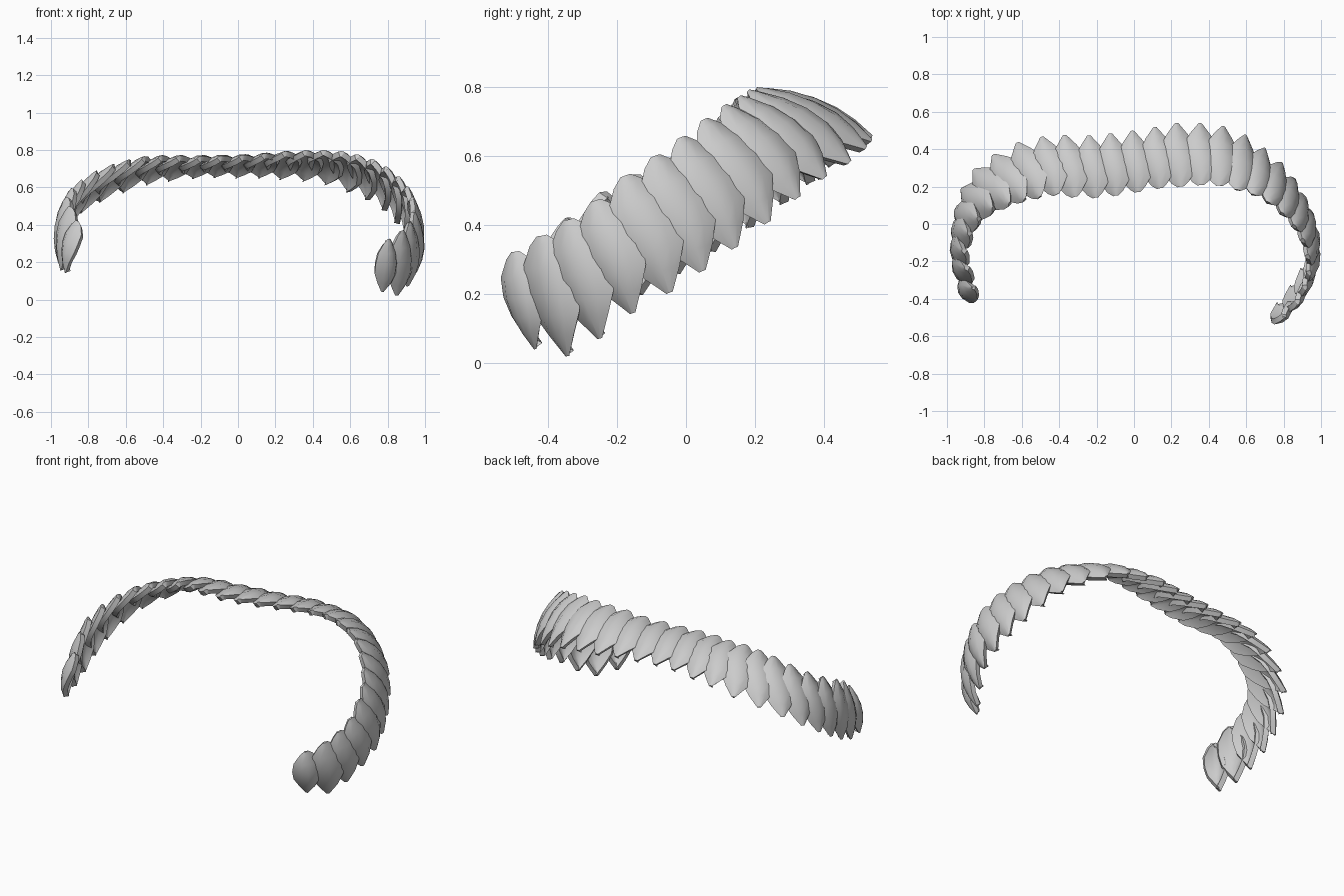
import bpy, bmesh, math, random
from mathutils import Vector

if "Cube" in bpy.data.objects:
    bpy.data.objects.remove(bpy.data.objects["Cube"])

random.seed(4)
COUNT = 29

# band path: centre of a scale, then direction towards its outer tip
KEYS = [
    ((-.905, -.355, .285), (-.2, -.05, -.95)),
    ((-.95, -.15, .37), (-.12, .03, -1)),
    ((-.905, .06, .49), (-.35, .15, -.9)),
    ((-.76, .21, .61), (-.5, .5, -.65)),
    ((-.50, .31, .70), (-.25, .85, -.42)),
    ((-.22, .31, .725), (-.1, .95, -.28)),
    ((.02, .34, .73), (-.08, .95, -.3)),
    ((.26, .375, .735), (-.05, .93, -.37)),
    ((.51, .36, .715), (.08, .85, -.5)),
    ((.76, .23, .625), (.2, .6, -.75)),
    ((.92, .03, .47), (.12, .4, -.91)),
    ((.965, -.18, .33), (.04, .33, -.94)),
    ((.895, -.36, .205), (-.08, .22, -.97)),
    ((.80, -.475, .18), (-.12, .2, -.95)),
]


def spline(points, t):
    """Catmull-Rom through the points, t in 0..1."""
    n = len(points) - 1
    i = min(int(t * n), n - 1)
    f = t * n - i
    p = [Vector(points[max(0, min(n, i + k))]) for k in (-1, 0, 1, 2)]
    return 0.5 * (2 * p[1] + (p[2] - p[0]) * f
                  + (2 * p[0] - 5 * p[1] + 4 * p[2] - p[3]) * f * f
                  + (3 * p[1] - p[0] - 3 * p[2] + p[3]) * f ** 3)


path = [k[0] for k in KEYS]
aims = [k[1] for k in KEYS]

# evenly spaced parameters along the path
steps = [i / 600 for i in range(601)]
lengths = [0]
for a, b in zip(steps, steps[1:]):
    lengths.append(lengths[-1] + (spline(path, b) - spline(path, a)).length)


def at_length(s):
    return next((t for t, l in zip(steps, lengths) if l >= s - 1e-6), 1)


# scale outline: position along length, half width
OUTLINE = [(-1, .16), (-.86, .46), (-.5, .9), (-.1, 1), (.3, .9), (.65, .55), (1, .1)]
HALF_LENGTH, HALF_WIDTH = .178, .1


def make_scale(index, t):
    """One curved, twisted, pointed plate that cuts into its neighbours."""
    centre = spline(path, t)
    tangent = (spline(path, min(1, t + .01)) - spline(path, max(0, t - .01))).normalized()
    long_axis = spline(aims, t).normalized()
    normal = long_axis.cross(tangent).normalized()
    if normal.dot(centre - Vector((0, -.2, .2))) < 0:
        normal.negate()
    side = normal.cross(long_axis)
    if side.dot(tangent) < 0:
        side.negate()
    base = 6 * max(-1, min(1, (.5 - t) * 6))
    size = random.uniform(.96, 1.03) * (.82 if index in (0, COUNT - 1) else 1)
    bm = bmesh.new()
    rows = []
    for v, w in OUTLINE:
        # the plate twists like a propeller blade from tip to tip
        lean = math.radians(base - 16 * v)
        across = side * math.cos(lean) + normal * math.sin(lean)
        row = []
        for u in (-1, -.5, 0, .5, 1):
            bulge = .033 - .042 * v * v - .042 * u * u * w
            row.append(bm.verts.new(centre + long_axis * v * HALF_LENGTH * size
                                    + across * u * w * HALF_WIDTH * size + normal * bulge))
        rows.append(row)
    for r0, r1 in zip(rows, rows[1:]):
        for j in range(4):
            bm.faces.new((r0[j], r0[j + 1], r1[j + 1], r1[j]))
    bmesh.ops.recalc_face_normals(bm, faces=bm.faces)
    bm.normal_update()
    if sum(f.normal.dot(normal) for f in bm.faces) < 0:
        bmesh.ops.reverse_faces(bm, faces=bm.faces)
    mesh = bpy.data.meshes.new("scale_plate")
    bm.to_mesh(mesh)
    bm.free()
    obj = bpy.data.objects.new(f"scale_plate_{index:02d}", mesh)
    bpy.context.collection.objects.link(obj)
    solid = obj.modifiers.new("thickness", 'SOLIDIFY')
    solid.thickness = .03
    bpy.context.view_layer.objects.active = obj
    bpy.ops.object.select_all(action='DESELECT')
    obj.select_set(True)
    bpy.ops.object.modifier_apply(modifier=solid.name)
    bpy.ops.object.shade_smooth_by_angle(angle=math.radians(35))


# row of overlapping scales
for i in range(COUNT):
    make_scale(i, at_length(lengths[-1] * i / (COUNT - 1)))
